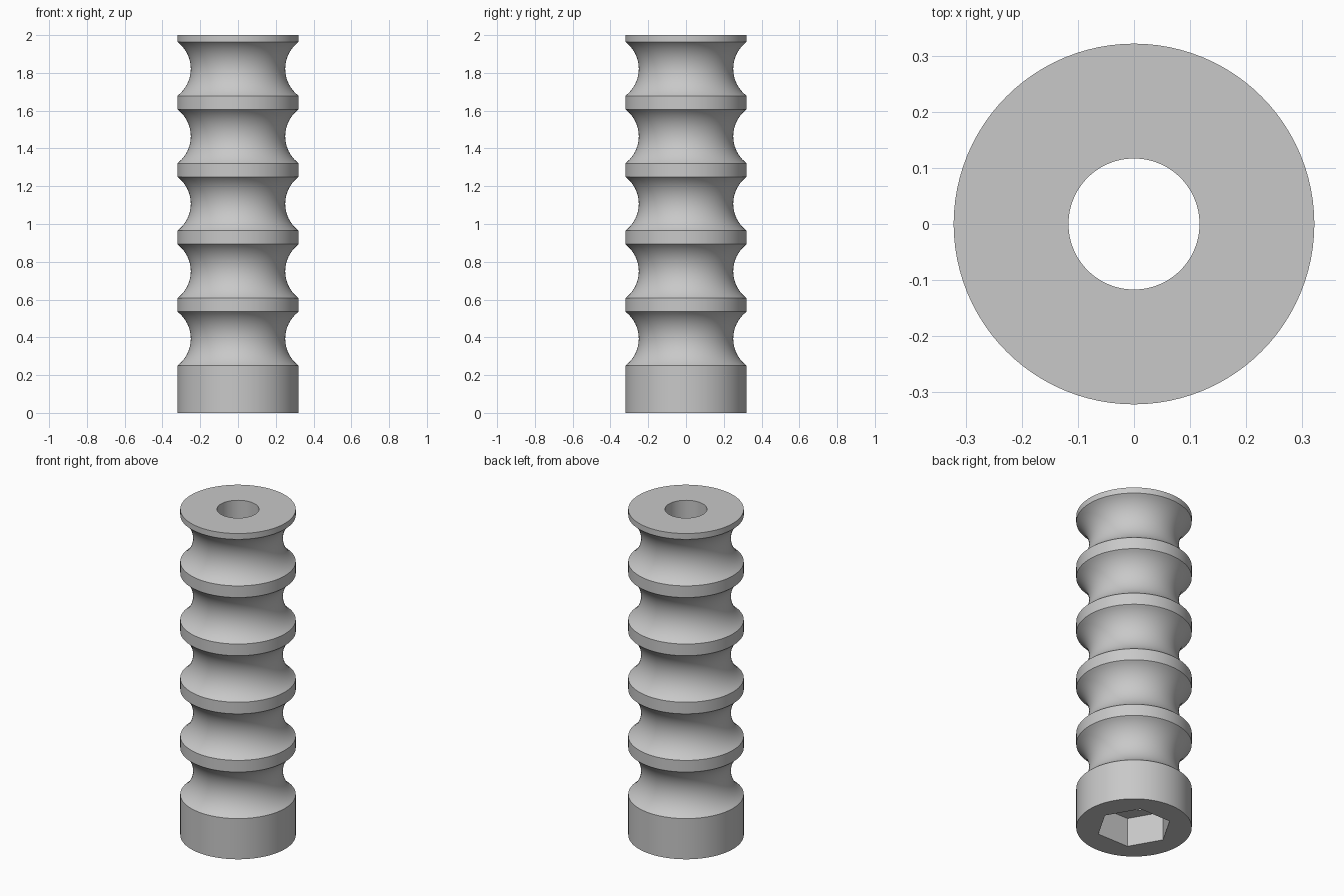
import bpy, bmesh
from math import sin, cos, pi, radians, asin

default = bpy.data.objects.get("Cube")
if default:
    bpy.data.objects.remove(default)

UNIT = 1 / 28          # design grid: 56 units tall, 2 Blender units
SEGS = 96
OUTER, BORE, HEX, HEIGHT = 9, 3.27, 5.9, 56
GROOVES, PITCH, FIRST, GROOVE_R, GROOVE_AXIS = 5, 10, 7, 5, 12

bm = bmesh.new()


def ring(radius, z, hexagon=False):
    """Closed ring of vertices, either round or hexagonal."""
    verts = []
    for i in range(SEGS):
        a = 2 * pi * i / SEGS
        r = radius
        if hexagon:
            r *= cos(pi / 6) / cos(a % (pi / 3) - pi / 6)
        verts.append(bm.verts.new((r * cos(a) * UNIT, r * sin(a) * UNIT, z * UNIT)))
    return verts


# Outer wall: straight base, then rounded grooves between flat collars
rings = [ring(OUTER, 0)]
half_angle = asin(4 / GROOVE_R)
for g in range(GROOVES):
    centre = FIRST + 4 + g * PITCH
    for k in range(21):
        t = half_angle * (k / 10 - 1)
        rings.append(ring(GROOVE_AXIS - GROOVE_R * cos(t), centre + GROOVE_R * sin(t)))
rings.append(ring(OUTER, HEIGHT))

# Bore down to the hexagonal socket in the base
rings.append(ring(BORE, HEIGHT))
rings.append(ring(BORE, 5))
rings.append(ring(HEX, 5, True))
rings.append(ring(HEX, 0, True))

# Skin the rings into one closed surface
for lower, upper in zip(rings, rings[1:] + rings[:1]):
    for i in range(SEGS):
        j = (i + 1) % SEGS
        bm.faces.new((lower[i], lower[j], upper[j], upper[i]))
bmesh.ops.recalc_face_normals(bm, faces=bm.faces)

mesh = bpy.data.meshes.new("grooved_sleeve")
bm.to_mesh(mesh)
bm.free()
sleeve = bpy.data.objects.new("grooved_sleeve", mesh)
bpy.context.collection.objects.link(sleeve)

# Plain grey finish
grey = bpy.data.materials.new("light_grey")
grey.use_nodes = True
colour = (0.58, 0.58, 0.58, 1)
grey.diffuse_color = colour
grey.node_tree.nodes["Principled BSDF"].inputs["Base Color"].default_value = colour
mesh.materials.append(grey)

bpy.ops.object.select_all(action='DESELECT')
sleeve.select_set(True)
bpy.context.view_layer.objects.active = sleeve
bpy.ops.object.shade_smooth_by_angle(angle=radians(30))
